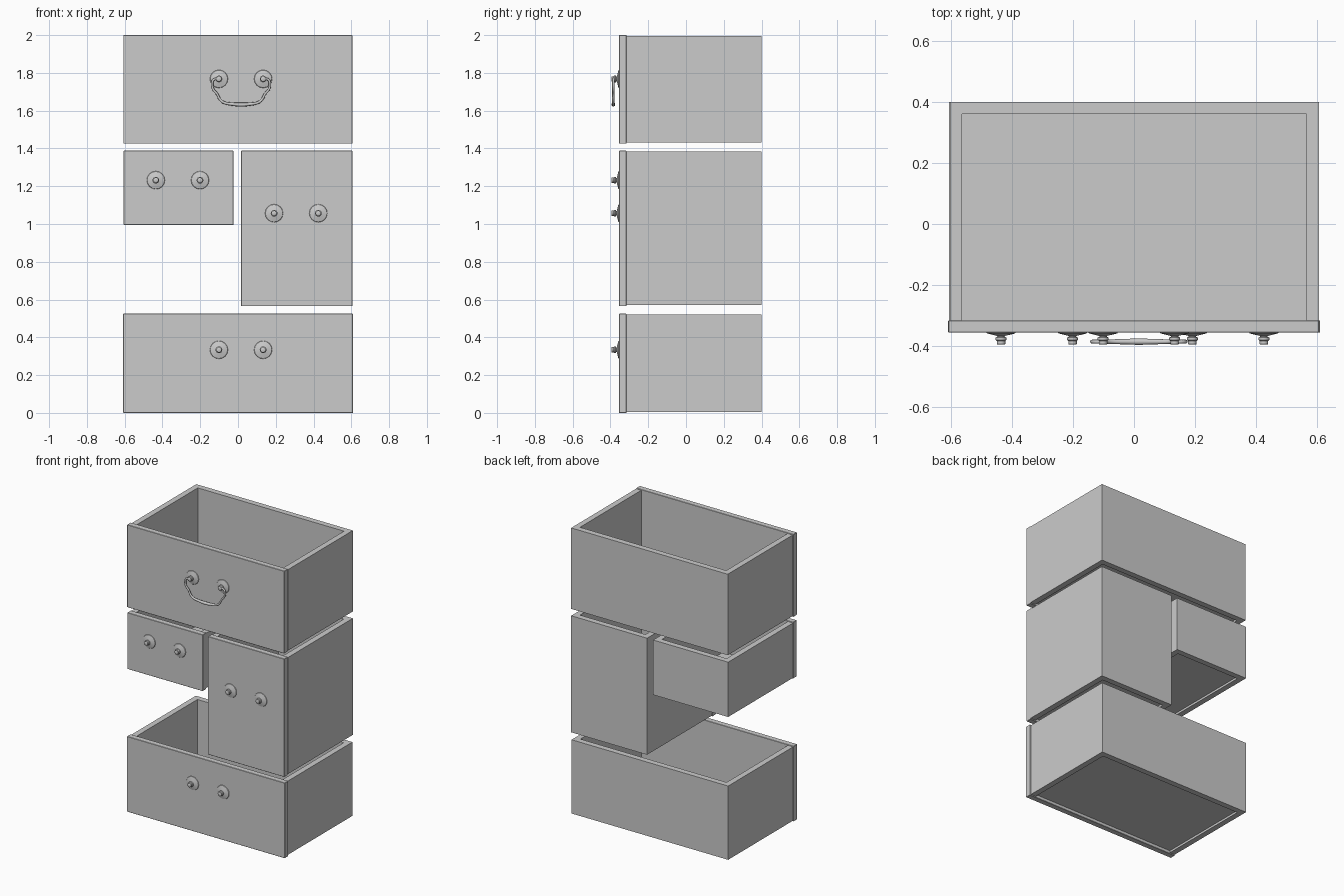
import bpy
import bmesh
import math
from mathutils import Matrix, Vector

if "Cube" in bpy.data.objects:
    bpy.data.objects.remove(bpy.data.objects["Cube"])

grey = bpy.data.materials.new("plain grey")
grey.use_nodes = True
COLOUR = (0.6, 0.6, 0.6, 1)
grey.diffuse_color = COLOUR
grey.node_tree.nodes["Principled BSDF"].inputs["Base Color"].default_value = COLOUR

FRONT, JOIN, BACK = -0.355, -0.315, 0.4
WALL = 0.04


def finish(name, bm):
    bmesh.ops.recalc_face_normals(bm, faces=bm.faces)
    mesh = bpy.data.meshes.new(name)
    bm.to_mesh(mesh)
    bm.free()
    mesh.materials.append(grey)
    obj = bpy.data.objects.new(name, mesh)
    bpy.context.collection.objects.link(obj)
    return obj


def add_box(bm, low, high):
    low, high = Vector(low), Vector(high)
    size = Matrix.Diagonal((high - low).to_4d())
    size[3][3] = 1
    bmesh.ops.create_cube(bm, size=1, matrix=Matrix.Translation((low + high) / 2) @ size)


def drawer(name, x0, x1, z0, z1, lip_left=0.0, lip_right=0.0):
    """Open box with a recessed floor and a slightly larger front board."""
    b0, b1 = z0 + 0.006, z1 - 0.005
    bm = bmesh.new()
    add_box(bm, (x0, JOIN, b0), (x0 + WALL, BACK, b1))
    add_box(bm, (x1 - WALL, JOIN, b0), (x1, BACK, b1))
    add_box(bm, (x0 + WALL, BACK - WALL, b0), (x1 - WALL, BACK, b1))
    add_box(bm, (x0 + WALL, JOIN, b0 + 0.015), (x1 - WALL, BACK - WALL, b0 + 0.035))
    finish(name + "_drawer_box", bm)

    bm = bmesh.new()
    add_box(bm, (x0 - lip_left, FRONT, z0), (x1 + lip_right, JOIN, z1))
    board = finish(name + "_drawer_front", bm)
    bevel = board.modifiers.new("eased edges", "BEVEL")
    bevel.width, bevel.segments = 0.002, 1


def smooth(obj, angle):
    bpy.ops.object.select_all(action="DESELECT")
    obj.select_set(True)
    bpy.context.view_layer.objects.active = obj
    bpy.ops.object.shade_smooth_by_angle(angle=math.radians(angle))


def knob(name, x, z, sides=16):
    """Flared back plate and a small round knob, turned about the y axis."""
    profile = [(0.048, 0), (0.046, 0.003), (0.026, 0.008), (0.013, 0.011),
               (0.012, 0.014), (0.018, 0.017), (0.018, 0.024),
               (0.014, 0.028), (0.014, 0.038), (0.011, 0.04)]
    bm = bmesh.new()
    rings = []
    for radius, out in profile:
        ring = []
        for i in range(sides):
            a = math.tau * i / sides
            ring.append(bm.verts.new((x + radius * math.cos(a), FRONT - out,
                                      z + radius * math.sin(a))))
        rings.append(ring)
    for low, high in zip(rings, rings[1:]):
        for i in range(sides):
            j = (i + 1) % sides
            bm.faces.new((low[i], low[j], high[j], high[i]))
    bm.faces.new(rings[0])
    bm.faces.new(rings[-1])
    smooth(finish(name, bm), 35)


# Four stacked drawers
drawer("top", -0.602, 0.605, 1.425, 2.0, lip_left=0.005)
drawer("small", -0.605, -0.027, 0.995, 1.388, lip_right=0.003)
drawer("tall", 0.02, 0.605, 0.565, 1.388, lip_left=0.003)
drawer("bottom", -0.605, 0.602, 0.0, 0.525, lip_left=0.003, lip_right=0.007)

# Knobs in pairs
PAIRS = {"top": (0.016, 1.768), "small": (-0.318, 1.232),
         "tall": (0.308, 1.057), "bottom": (0.016, 0.334)}
for part, (x, z) in PAIRS.items():
    for side, sign in (("right", -1), ("left", 1)):
        knob(f"{part}_{side}_knob", x + sign * 0.117, z)

# Drop handle hanging from the top pair, mirrored about its middle
half = [(0.117, 1.768), (0.145, 1.764), (0.153, 1.74), (0.147, 1.712),
        (0.128, 1.69), (0.113, 1.662), (0.095, 1.645), (0.05, 1.635), (0, 1.632)]
points = half + [(-x, z) for x, z in reversed(half[:-1])]
curve = bpy.data.curves.new("handle", "CURVE")
curve.dimensions = "3D"
curve.bevel_depth = 0.01
curve.bevel_resolution = 2
curve.resolution_u = 4
curve.use_fill_caps = True
spline = curve.splines.new("BEZIER")
spline.bezier_points.add(len(points) - 1)
for p, (x, z) in zip(spline.bezier_points, points):
    p.co = (0.016 + x, -0.385, z)
    p.radius = 0.65 + 0.4 * max(0, 1 - abs(x) / 0.12)
    p.handle_left_type = p.handle_right_type = "AUTO"
curve.materials.append(grey)
handle = bpy.data.objects.new("drop_handle", curve)
bpy.context.collection.objects.link(handle)
bpy.ops.object.select_all(action="DESELECT")
handle.select_set(True)
bpy.context.view_layer.objects.active = handle
bpy.ops.object.convert(target="MESH")
smooth(bpy.context.object, 50)
